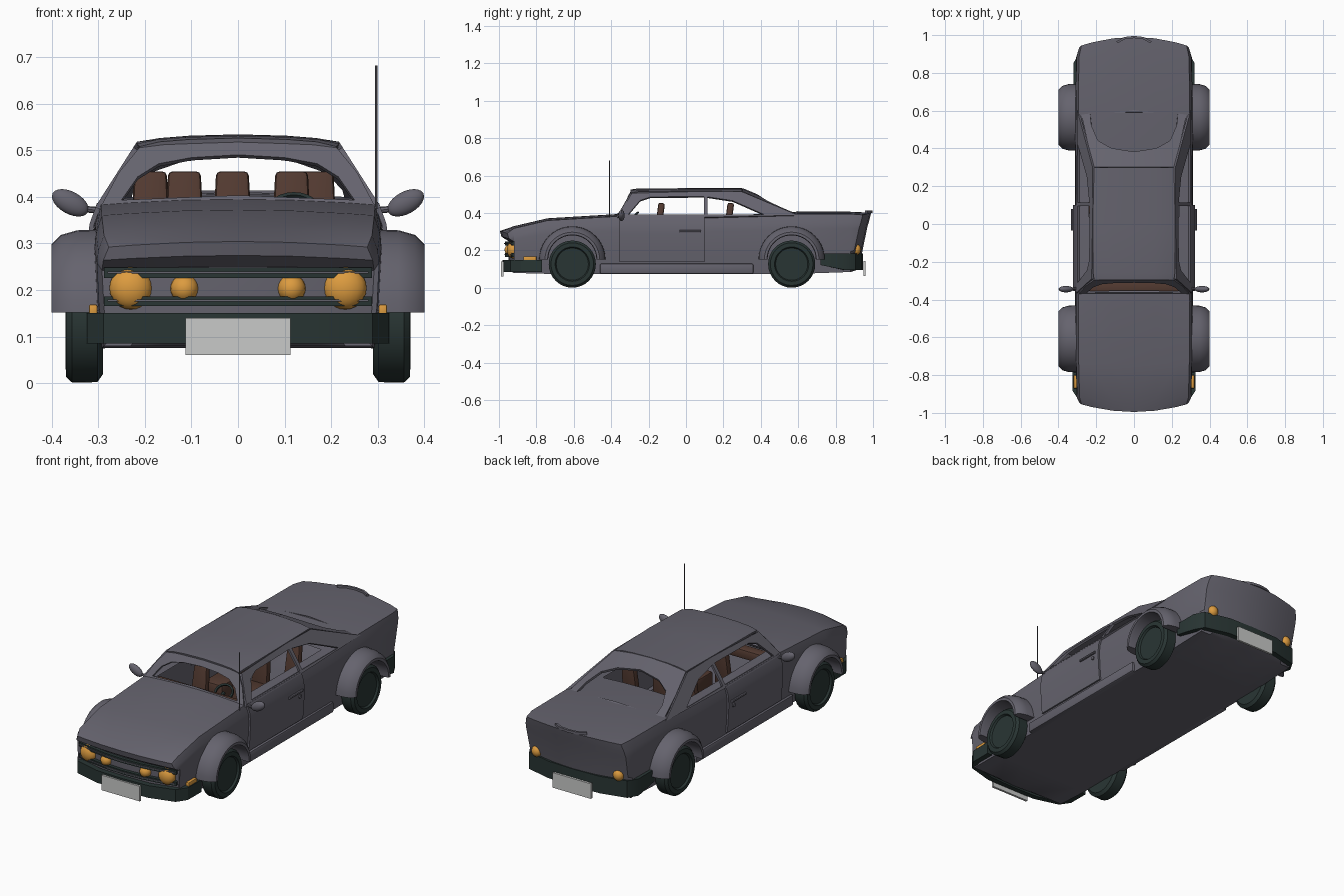
import bpy, bmesh, math
from mathutils import Matrix, Vector

if "Cube" in bpy.data.objects:
    bpy.data.objects.remove(bpy.data.objects["Cube"], do_unlink=True)


def material(name, r, g, b):
    m = bpy.data.materials.new(name)
    m.use_nodes = True
    m.diffuse_color = (r, g, b, 1)
    m.node_tree.nodes["Principled BSDF"].inputs["Base Color"].default_value = (r, g, b, 1)
    return m


PAINT = material("slate paint", .13, .125, .155)
RUBBER = material("dark green rubber", .022, .036, .034)
AMBER = material("amber lamp", .72, .33, .05)
LEATHER = material("brown leather", .085, .042, .03)
PLATE = material("pale plate", .58, .59, .58)
parts = []


def finish(name, bm, mat, mirror=False, thick=0, bevel=0):
    """Turn a bmesh into a part, with optional mirror, thickness and bevel."""
    bmesh.ops.recalc_face_normals(bm, faces=bm.faces)
    mesh = bpy.data.meshes.new(name)
    bm.to_mesh(mesh)
    bm.free()
    mesh.materials.append(mat)
    ob = bpy.data.objects.new(name, mesh)
    bpy.context.collection.objects.link(ob)
    if mirror:
        ob.modifiers.new("Mirror", 'MIRROR')
    if thick:
        s = ob.modifiers.new("Solidify", 'SOLIDIFY')
        s.thickness, s.offset = thick, 0
    if bevel:
        b = ob.modifiers.new("Bevel", 'BEVEL')
        b.width, b.segments = bevel, 2
    parts.append(ob)
    return ob


def sheet(name, chains, mat, thick=.012, closed=False, mirror=True):
    """Skin rows of points into a panel."""
    bm = bmesh.new()
    rows = [[bm.verts.new(p) for p in c] for c in chains]
    n = len(rows[0])
    for a, b in zip(rows, rows[1:]):
        for i in range(n if closed else n - 1):
            j = (i + 1) % n
            bm.faces.new((a[i], a[j], b[j], b[i]))
    return finish(name, bm, mat, mirror, thick)


def box(name, centre, size, mat, mirror=False, bevel=0, taper=1, tilt=0):
    bm = bmesh.new()
    bmesh.ops.create_cube(bm, size=1)
    for v in bm.verts:
        if v.co.z > 0:
            v.co.x *= taper
    m = Matrix.Translation(centre) @ Matrix.Rotation(tilt, 4, 'X') @ Matrix.Diagonal((*size, 1))
    bm.transform(m)
    return finish(name, bm, mat, mirror, 0, bevel)


def ball(name, centre, radii, mat, tilt=0):
    bm = bmesh.new()
    bmesh.ops.create_uvsphere(bm, u_segments=20, v_segments=12, radius=1)
    bm.transform(Matrix.Translation(centre) @ Matrix.Rotation(tilt, 4, 'Y') @ Matrix.Diagonal((*radii, 1)))
    return finish(name, bm, mat, True)


def rod(name, a, b, radius, mat, mirror=False):
    a, b = Vector(a), Vector(b)
    bm = bmesh.new()
    bmesh.ops.create_cone(bm, cap_ends=True, segments=8, radius1=radius, radius2=radius, depth=(b - a).length)
    bm.transform(Matrix.Translation((a + b) / 2) @ (b - a).to_track_quat('Z', 'Y').to_matrix().to_4x4())
    return finish(name, bm, mat, mirror)


def revolve(name, profile, y, z, sweep, steps, mat):
    """Sweep a closed (x, radius) outline about a sideways axle."""
    bm = bmesh.new()
    full = sweep >= 360
    rings = []
    for s in range(steps if full else steps + 1):
        a = math.radians(sweep) * s / steps
        rings.append([bm.verts.new((x, y + r * math.cos(a), z + r * math.sin(a))) for x, r in profile])
    n = len(profile)
    for s in range(steps):
        p, q = rings[s], rings[(s + 1) % len(rings)]
        for i in range(n):
            j = (i + 1) % n
            bm.faces.new((p[i], p[j], q[j], q[i]))
    if not full:
        bm.faces.new(rings[0])
        bm.faces.new(rings[-1])
    bmesh.ops.remove_doubles(bm, verts=bm.verts, dist=1e-5)
    return finish(name, bm, mat, True)


# Main body: stations along y of (y, bottom, top, half width)
STATIONS = [(-.955, .09, .292, .292), (-.92, .08, .318, .303), (-.74, .075, .36, .308),
            (-.36, .075, .383, .31), (.1, .075, .38, .312), (.36, .075, .382, .312),
            (.6, .075, .395, .31), (.88, .085, .395, .307), (.945, .1, .39, .293)]
US = (0, .4, .8, 1)
LEVELS = (0, .35, .75, .86, 1)
BULGE = (.95, .985, 1, .99, .95)
NOSE = (.05, .045, .045, .008, 0)
TAIL = (-.065, -.045, -.02, -.01, 0)
bm = bmesh.new()
cache = {}


def hull(i, j, k):
    if (i, j, k) not in cache:
        y, zb, zt, w = STATIONS[i]
        u, f = US[j], LEVELS[k]
        arch = 1 - u * u
        if i == 0:
            y += NOSE[k] - .04 * arch
        elif i == len(STATIONS) - 1:
            y += TAIL[k] + .045 * arch
        cache[i, j, k] = bm.verts.new((u * w * BULGE[k], y, zb + (zt - zb) * f + .012 * arch * f))
    return cache[i, j, k]


last, top = len(STATIONS) - 1, len(LEVELS) - 1
for j in range(3):
    for k in range(top):
        for i in (0, last):
            bm.faces.new((hull(i, j, k), hull(i, j + 1, k), hull(i, j + 1, k + 1), hull(i, j, k + 1)))
for i in range(last):
    for k in range(top):
        bm.faces.new((hull(i, 3, k), hull(i + 1, 3, k), hull(i + 1, 3, k + 1), hull(i, 3, k + 1)))
    for j in range(3):
        for k in (0, top):
            cockpit = k == top and 3 <= i <= 4 and j < 2
            if not cockpit:
                bm.faces.new((hull(i, j, k), hull(i + 1, j, k), hull(i + 1, j + 1, k), hull(i, j + 1, k)))
finish("body", bm, PAINT, True)


# Cabin: roof, side frames, door posts, windscreen and rear window surrounds
def side(y, z):
    return (.295 - (z - .385) * .64, y, z)


def screen(x, z):
    return (x, -.37 + (z - .38) * .6 + .02 * x, z)


def rear(x, y):
    return (x, y, .528 - (y - .3) * .42 - .018 * (x / .21) ** 2 * (1 - (y - .3)))


roof = [(-.295, .21, .502, .52), (-.26, .215, .508, .525), (.0, .217, .512, .527), (.3, .21, .51, .528)]
sheet("roof", [[(0, y, c), (w * .5, y, c - .003), (w * .8, y, c - .008), (w, y, e)] for y, w, e, c in roof], PAINT)
outer = [(-.365, .375), (-.315, .46), (-.29, .503), (.1, .513), (.3, .511), (.6, .385), (.1, .375)]
inner = [(-.31, .388), (-.245, .465), (-.19, .483), (.1, .486), (.25, .463), (.42, .388), (.1, .388)]
sheet("side_window_frame", [[side(*p) for p in outer], [side(*p) for p in inner]], PAINT, closed=True)
sheet("door_post", [[side(y, .38), side(y, .49)] for y in (.095, .115)], PAINT)
outer = [(0, .38), (.295, .375), (.255, .45), (.212, .502), (.1, .516), (0, .52)]
inner = [(0, .4), (.25, .39), (.215, .44), (.17, .468), (.1, .481), (0, .487)]
sheet("windscreen_frame", [[screen(*p) for p in outer], [screen(*p) for p in inner]], PAINT)
outer = [(0, .3), (.11, .3), (.21, .3), (.245, .43), (.285, .61), (0, .61)]
inner = [(0, .38), (.12, .4), (.19, .44), (.225, .52), (.232, .585), (0, .59)]
sheet("rear_window_frame", [[rear(*p) for p in outer], [rear(*p) for p in inner]], PAINT)

# Doors, sills, handles
door = [(.308, .14), (.313, .2), (.318, .29), (.314, .34), (.298, .385)]
sheet("door", [[(x, y, z) for x, z in door] for y in (-.355, .1)], PAINT, .01)
box("sill", (.296, -.05, .102), (.035, .82, .055), PAINT, True, .008)
rod("door_handle", (.326, -.035, .302), (.326, .08, .302), .007, PAINT, True)
rod("door_lock", (.31, .06, .275), (.328, .06, .275), .01, PAINT, True)

# Wheels and arches
tyre = [(.29, 0), (.29, .108), (.302, .125), (.356, .126), (.369, .114), (.37, .092), (.36, .086), (.36, 0)]
flare = [(.28, .178), (.345, .176), (.38, .166), (.4, .146), (.4, .132), (.385, .129), (.28, .129)]
for label, y in (("front", -.608), ("rear", .565)):
    revolve(label + "_wheel", tyre, y, .127, 360, 32, RUBBER)
    revolve(label + "_arch", flare, y, .152, 180, 20, PAINT)

# Bumpers, grille and number plates
path = [(0, -.965), (.15, -.96), (.28, -.925), (.31, -.88), (.31, -.77)]
sheet("front_bumper", [[(x, y, z) for x, y in path] for z in (.085, .15)], RUBBER, .03)
path = [(0, .93), (.15, .925), (.28, .895), (.305, .85), (.305, .72)]
sheet("rear_bumper", [[(x, y, .185 - h * (1 if y > .8 else .7)) for x, y in path] for h in (0, .09)], RUBBER, .03)
for label, low, high in (("upper", .226, .248), ("lower", .166, .186)):
    sheet(label + "_grille_bar", [[(x, -.918 - .04 * (1 - (x / .29) ** 2), z) for x in (0, .1, .2, .285)]
                                  for z in (low, high)], RUBBER, .02)
    sheet(label + "_grille_trim", [[(x, -.93 - .04 * (1 - (x / .29) ** 2), z) for x in (0, .1, .2, .28)]
                                   for z in (low + .009, low + .013)], PAINT, .006)
box("front_number_plate", (0, -.982, .1), (.225, .012, .08), PLATE)
box("rear_number_plate", (0, .955, .103), (.225, .012, .08), PLATE)

# Lamps
ball("outer_headlamp", (.23, -.925, .204), (.046, .032, .046), AMBER)
ball("inner_headlamp", (.115, -.94, .203), (.03, .03, .03), AMBER)
ball("tail_lamp", (.24, .91, .205), (.028, .025, .03), AMBER)
box("front_indicator", (.311, -.835, .156), (.018, .07, .026), AMBER, True, .004)

# Mirrors, aerial and tail trim
ball("side_mirror", (.36, -.345, .387), (.043, .017, .024), PAINT, -.5)
rod("mirror_arm", (.29, -.34, .37), (.345, -.345, .375), .007, PAINT, True)
rod("aerial", (.297, -.41, .375), (.297, -.41, .682), .0025, PAINT)
lip = [(0, .99), (.05, .984), (.09, .962)]
sheet("tail_trim", [[(x, y, z) for x, y in lip] for z in (.4, .413)], PAINT, .012)

# Seats, dashboard and steering wheel
for label, y, xs in (("front", -.15, (-.115, .115)), ("rear", .22, (-.188, -.012, .17))):
    for n, x in enumerate(xs, 1):
        box(f"{label}_seat_back_{n}", (x, y, .3), (.1, .035, .31), LEATHER, False, .01, .7, -.13)
        box(f"{label}_seat_cushion_{n}", (x, y - .09, .17), (.11, .15, .08), LEATHER, False, .01)
box("dashboard", (0, -.335, .35), (.5, .06, .05), LEATHER, False, .01)
bm = bmesh.new()
bm.transform(Matrix.Identity(4))
hoop = [[(.12 + r * math.cos(a), -.29 + r * math.sin(a) * .7, .375 + r * math.sin(a) * .6)
         for a in [math.tau * s / 20 for s in range(20)]] for r in (.042, .052)]
bm.free()
sheet("steering_wheel", hoop, RUBBER, .01, True, False)
rod("steering_column", (.12, -.33, .35), (.12, -.29, .375), .01, RUBBER)

# Apply modifiers, then smooth the shading with crisp edges
bpy.ops.object.select_all(action='DESELECT')
for ob in parts:
    ob.select_set(True)
bpy.context.view_layer.objects.active = parts[0]
bpy.ops.object.convert(target='MESH')
bpy.ops.object.shade_smooth_by_angle(angle=math.radians(32))
